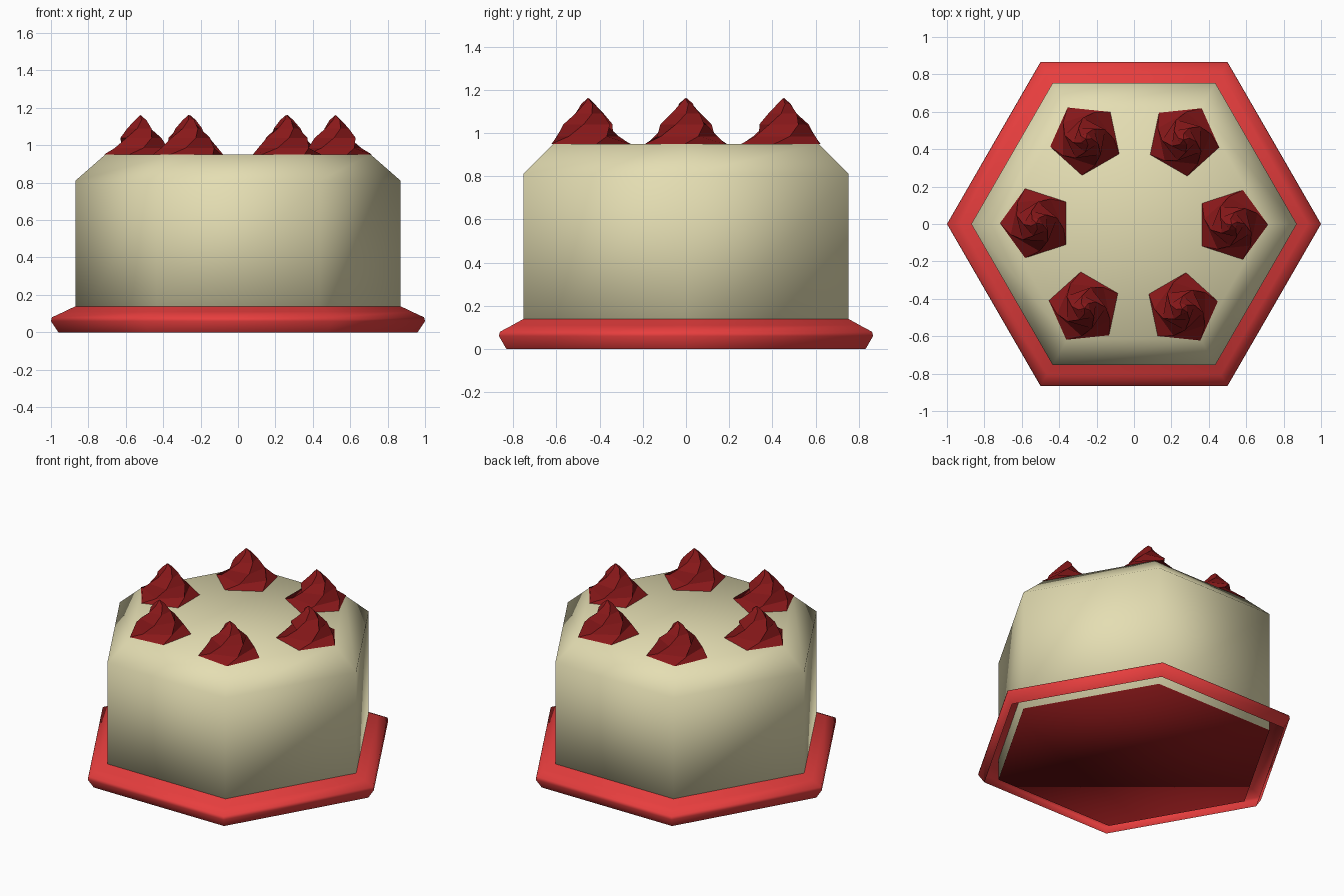
import bpy, bmesh, math
from mathutils import Matrix

if "Cube" in bpy.data.objects:
    bpy.data.objects.remove(bpy.data.objects["Cube"])


def material(name, rgb):
    m = bpy.data.materials.new(name)
    m.diffuse_color = (*rgb, 1)
    m.use_nodes = True
    m.node_tree.nodes["Principled BSDF"].inputs["Base Color"].default_value = m.diffuse_color
    return m


cream = material("cream icing", (0.78, 0.73, 0.45))
red = material("red board", (0.84, 0.05, 0.05))
berry = material("dark red icing", (0.25, 0.009, 0.01))


def loft(name, rings, sides, mat, cap_bottom=False, cap_top=False, tip=None, smooth=False):
    """Stack polygon rings given as (radius, z, twist in degrees)."""
    bm = bmesh.new()
    loops = []
    for r, z, twist in rings:
        loops.append([bm.verts.new((r * math.cos(math.radians(twist) + 2 * math.pi * i / sides),
                                    r * math.sin(math.radians(twist) + 2 * math.pi * i / sides), z))
                      for i in range(sides)])
    for a, b in zip(loops, loops[1:]):
        for i in range(sides):
            j = (i + 1) % sides
            bm.faces.new((a[i], a[j], b[j], b[i]))
    if cap_bottom:
        bm.faces.new(loops[0][::-1])
    if cap_top:
        bm.faces.new(loops[-1])
    if tip is not None:
        t = bm.verts.new((0, 0, tip))
        for i in range(sides):
            bm.faces.new((loops[-1][i], loops[-1][(i + 1) % sides], t))
    for f in bm.faces:
        f.smooth = smooth
    me = bpy.data.meshes.new(name)
    bm.to_mesh(me)
    bm.free()
    me.materials.append(mat)
    ob = bpy.data.objects.new(name, me)
    bpy.context.collection.objects.link(ob)
    return ob


# Cake body: hexagonal block with a sloped top edge, dark red underside
body = loft("cake_body", [(0.87, 0.002, 0), (0.87, 0.81, 0), (0.71, 0.95, 0)], 6, cream,
            cap_bottom=True, cap_top=True, smooth=True)
body.data.materials.append(berry)
for p in body.data.polygons:
    if p.normal.z < -0.9:
        p.material_index = 1

# Board: hexagonal skirt around the foot of the cake, open below
loft("board_rim", [(0.96, 0, 0), (1.0, 0.06, 0), (0.995, 0.08, 0), (0.93, 0.11, 0), (0.868, 0.14, 0)],
     6, red, smooth=True)

# Six piped swirls in a circle
for k in range(6):
    swirl = loft(f"icing_swirl_{k + 1}",
                 [(0.195, 0.95, 0), (0.15, 0.985, 24), (0.115, 1.04, 50),
                  (0.07, 1.09, 76), (0.032, 1.135, 100)],
                 5, berry, tip=1.162)
    swirl.matrix_world = (Matrix.Rotation(math.radians(60 * k), 4, 'Z')
                          @ Matrix.Translation((0.522, -0.004, 0)))
